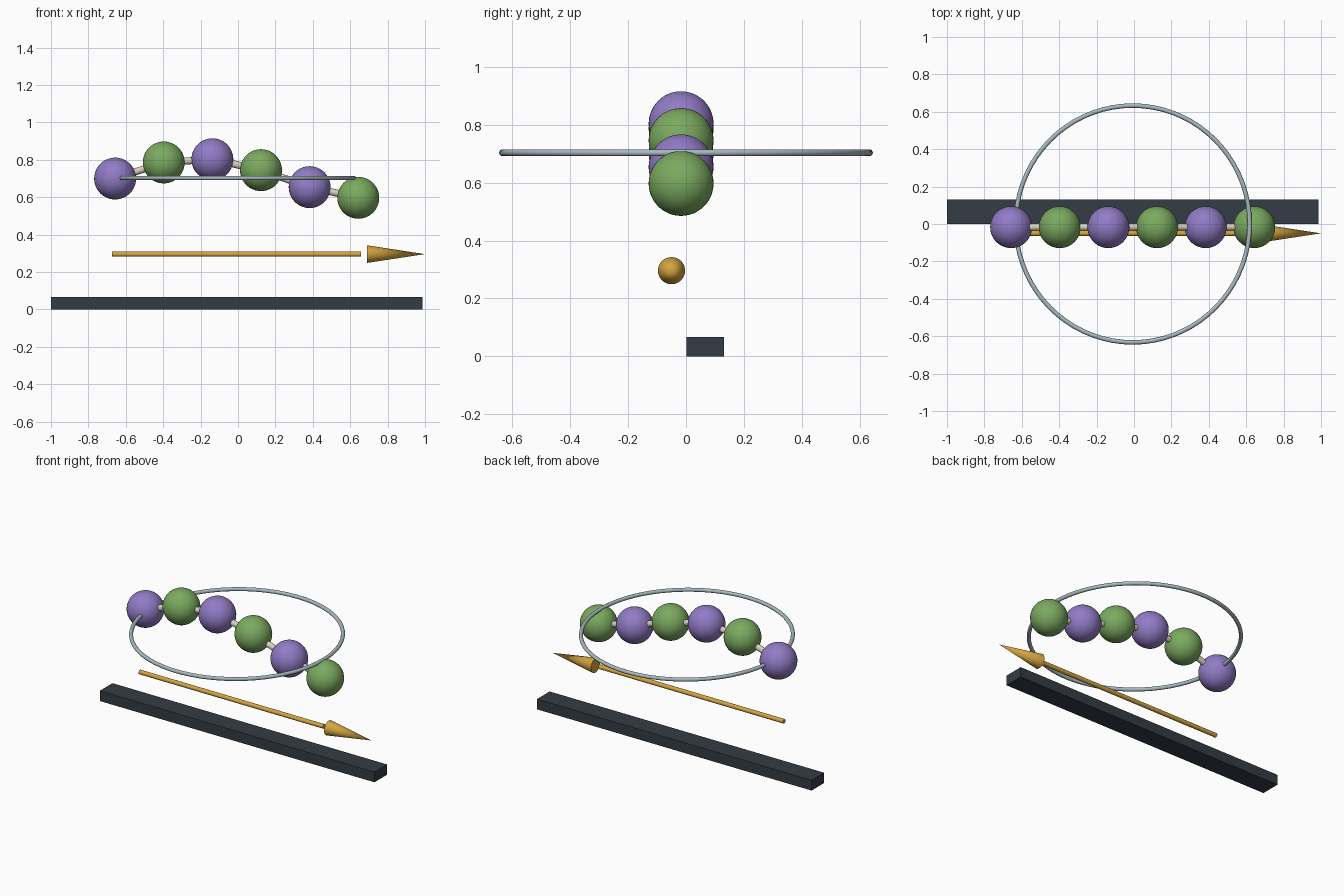
import bpy, math
from mathutils import Vector

cube = bpy.data.objects.get("Cube")
if cube:
    bpy.data.objects.remove(cube, do_unlink=True)


def material(name, rgb):
    mat = bpy.data.materials.new(name)
    mat.use_nodes = True
    color = (*[(c / 255) ** 2.2 for c in rgb], 1)
    mat.diffuse_color = color
    mat.node_tree.nodes["Principled BSDF"].inputs["Base Color"].default_value = color
    return mat


purple = material("purple", (144, 122, 196))
green = material("green", (122, 168, 96))
cream = material("cream", (214, 205, 190))
gold = material("gold", (212, 164, 66))
silver = material("silver", (168, 184, 190))
charcoal = material("charcoal", (55, 62, 70))


def finish(name, mat, smooth=True):
    obj = bpy.context.object
    obj.name = obj.data.name = name
    obj.data.materials.append(mat)
    if smooth:
        bpy.ops.object.shade_smooth_by_angle(angle=math.radians(35))
    return obj


def tapered_rod(name, start, end, r1, r2, mat, sides=24):
    start, end = Vector(start), Vector(end)
    axis = end - start
    bpy.ops.mesh.primitive_cone_add(
        vertices=sides, radius1=r1, radius2=r2, depth=axis.length,
        location=(start + end) / 2,
        rotation=axis.to_track_quat("Z", "Y").to_euler())
    return finish(name, mat)


MID_X = -0.007

# Base bar
bpy.ops.mesh.primitive_cube_add(size=1, location=(MID_X, 0.066, 0.033))
bar = finish("base_bar", charcoal, smooth=False)
bar.scale = (1.986, 0.13, 0.067)

# Arrow: shaft and separate pointed head
ARROW_Y, ARROW_Z = -0.05, 0.296
tapered_rod("arrow_shaft", (-0.675, ARROW_Y, ARROW_Z), (0.658, ARROW_Y, ARROW_Z),
            0.014, 0.014, gold)
tapered_rod("arrow_head", (0.69, ARROW_Y, ARROW_Z), (1.0, ARROW_Y, ARROW_Z),
            0.047, 0, gold)

# Chain of beads in alternating colours
heights = [0.70, 0.786, 0.803, 0.745, 0.654, 0.597]
centres = [Vector((MID_X + 0.26 * (i - 2.5), -0.017, z)) for i, z in enumerate(heights)]
for i, centre in enumerate(centres):
    bpy.ops.mesh.primitive_uv_sphere_add(segments=40, ring_count=24, radius=0.112,
                                         location=centre)
    finish(f"bead_{i + 1}", green if i % 2 else purple)

# Links joining neighbouring beads
for i, (a, b) in enumerate(zip(centres, centres[1:])):
    tapered_rod(f"link_{i + 1}", a, b, 0.019, 0.019, cream)

# Ring around the chain
bpy.ops.mesh.primitive_torus_add(major_segments=72, minor_segments=14,
                                 major_radius=0.633, minor_radius=0.012,
                                 location=(MID_X, 0, 0.703))
ring = finish("ring", silver)
ring.scale.x = 0.988
